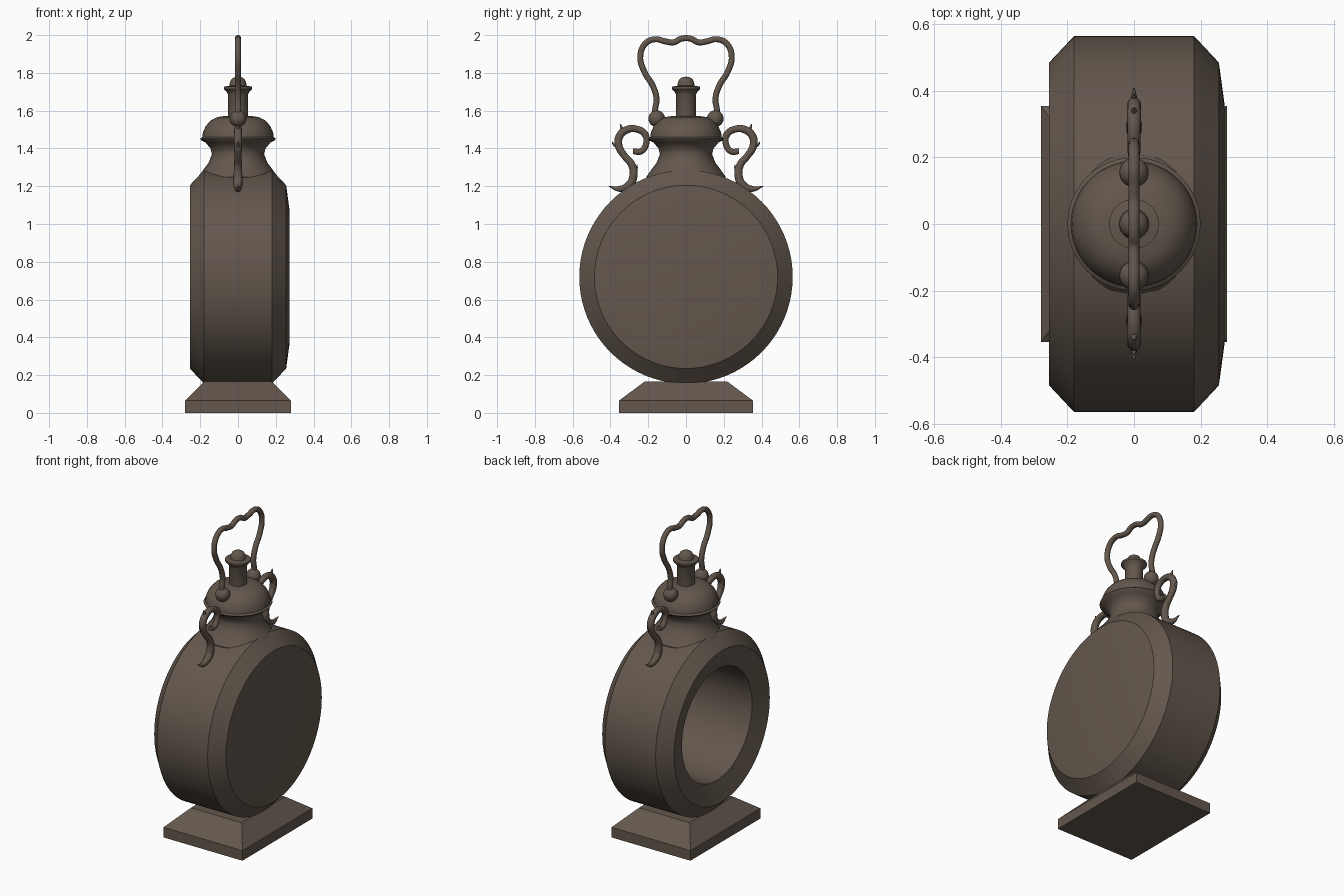
import bpy, bmesh, math
from mathutils import Vector

if "Cube" in bpy.data.objects:
    bpy.data.objects.remove(bpy.data.objects["Cube"])

bronze = bpy.data.materials.new("dark_bronze")
bronze.diffuse_color = (0.125, 0.096, 0.074, 1)
bronze.use_nodes = True
bronze.node_tree.nodes["Principled BSDF"].inputs["Base Color"].default_value = bronze.diffuse_color


def finish(obj, angle=30):
    if not obj.data.materials:
        obj.data.materials.append(bronze)
    bpy.ops.object.select_all(action='DESELECT')
    obj.select_set(True)
    bpy.context.view_layer.objects.active = obj
    bpy.ops.object.shade_smooth_by_angle(angle=math.radians(angle))


def from_bmesh(name, bm, angle=30):
    bmesh.ops.remove_doubles(bm, verts=bm.verts, dist=1e-5)
    bmesh.ops.recalc_face_normals(bm, faces=bm.faces)
    mesh = bpy.data.meshes.new(name)
    bm.to_mesh(mesh)
    bm.free()
    obj = bpy.data.objects.new(name, mesh)
    bpy.context.collection.objects.link(obj)
    finish(obj, angle)
    return obj


def lathe(name, profile, place, segs, angle=30):
    """Revolve (radius, height) points; place maps (a, b, height) to a position."""
    bm = bmesh.new()
    rings = []
    for r, h in profile:
        rings.append([bm.verts.new(place(r * math.cos(t), r * math.sin(t), h))
                      for t in (2 * math.pi * i / segs for i in range(segs))]
                     if r > 0 else [bm.verts.new(place(0, 0, h))] * segs)
    for lo, hi in zip(rings, rings[1:]):
        for i in range(segs):
            j = (i + 1) % segs
            corners = list(dict.fromkeys([lo[i], lo[j], hi[j], hi[i]]))
            if len(corners) > 2:
                bm.faces.new(corners)
    return from_bmesh(name, bm, angle)


def tube(name, path, radius):
    """Smooth tube through (y, z, relative radius) points in the x = 0 plane."""
    cu = bpy.data.curves.new(name, 'CURVE')
    cu.dimensions = '3D'
    cu.bevel_depth = radius
    cu.bevel_resolution = 3
    cu.resolution_u = 8
    cu.use_fill_caps = True
    sp = cu.splines.new('BEZIER')
    sp.bezier_points.add(len(path) - 1)
    for p, (y, z, s) in zip(sp.bezier_points, path):
        p.co = (0, y, z)
        p.radius = s
        p.handle_left_type = p.handle_right_type = 'AUTO'
    obj = bpy.data.objects.new(name, cu)
    bpy.context.collection.objects.link(obj)
    bpy.ops.object.select_all(action='DESELECT')
    obj.select_set(True)
    bpy.context.view_layer.objects.active = obj
    bpy.ops.object.convert(target='MESH')
    finish(bpy.context.object, 45)


def upright(a, b, h):
    return (a, b, h)


def sideways(a, b, h):
    return (h, a, b + 0.72)


# Stepped plinth: low box with a sloped top
bm = bmesh.new()
levels = []
for x, y, z in [(0.28, 0.355, 0), (0.28, 0.355, 0.065), (0.18, 0.22, 0.165)]:
    levels.append([bm.verts.new((sx * x, sy * y, z))
                   for sx, sy in ((-1, -1), (1, -1), (1, 1), (-1, 1))])
for lo, hi in zip(levels, levels[1:]):
    for i in range(4):
        j = (i + 1) % 4
        bm.faces.new([lo[i], lo[j], hi[j], hi[i]])
bm.faces.new(levels[0])
bm.faces.new(levels[-1])
from_bmesh("plinth", bm, 10)

# Drum body: slightly domed on the right, hollow and open on the left
lathe("drum_body", [(0, 0.25), (0.355, 0.25), (0.355, -0.22), (0.485, -0.255),
                    (0.565, -0.18), (0.565, 0.18), (0.485, 0.255),
                    (0.36, 0.272), (0, 0.272)], sideways, 80, 15)

# Flared neck with the domed lid
lathe("neck_and_lid", [(0, 1.2), (0.2, 1.2), (0.21, 1.25), (0.185, 1.285),
                       (0.155, 1.325), (0.138, 1.37), (0.146, 1.4),
                       (0.172, 1.432), (0.195, 1.443), (0.2, 1.452),
                       (0.189, 1.46), (0.186, 1.485), (0.17, 1.52),
                       (0.145, 1.548), (0.11, 1.566), (0.06, 1.573),
                       (0, 1.573)], upright, 48, 45)

# Finial: stem, flared collar and round knob
lathe("finial", [(0, 1.55), (0.052, 1.55), (0.052, 1.685), (0.06, 1.7),
                 (0.075, 1.715), (0.075, 1.727), (0.045, 1.732), (0.043, 1.75),
                 (0.034, 1.768), (0.018, 1.778), (0, 1.78)], upright, 24, 40)

# Carrying handle: one half path, mirrored
half = [(0.165, 1.56), (0.163, 1.61), (0.156, 1.66), (0.175, 1.73),
        (0.22, 1.805), (0.242, 1.885), (0.215, 1.955), (0.165, 1.978),
        (0.11, 1.967), (0.065, 1.962), (0.03, 1.979)]
tube("handle", [(-y, z, 1) for y, z in half] + [(0, 1.984, 1)] +
     [(y, z, 1) for y, z in reversed(half)], 0.0165)

# Scroll ornament: curl flowing down into an outward tail
scroll = [(0.28, 1.385, 0.85), (0.238, 1.385, 0.9), (0.21, 1.43, 0.9),
          (0.217, 1.475, 1), (0.26, 1.502, 1), (0.315, 1.498, 1.1),
          (0.353, 1.462, 1.15), (0.355, 1.41, 1.1), (0.325, 1.36, 1.0),
          (0.288, 1.315, 1.1), (0.278, 1.26, 1.2), (0.298, 1.21, 1.2),
          (0.35, 1.186, 0.9), (0.41, 1.2, 0.1)]
thorns = [[(0.32, 1.49, 0.8), (0.34, 1.508, 0.5), (0.348, 1.53, 0.1)],
          [(0.352, 1.415, 0.8), (0.378, 1.418, 0.5), (0.392, 1.435, 0.1)],
          [(0.285, 1.275, 0.8), (0.265, 1.29, 0.5), (0.258, 1.315, 0.1)]]
for side, s in (("front", -1), ("back", 1)):
    tube(side + "_scroll", [(s * y, z, r) for y, z, r in scroll], 0.019)
    for i, t in enumerate(thorns):
        tube(f"{side}_scroll_thorn_{i + 1}", [(s * y, z, r) for y, z, r in t], 0.018)
    # Ball joint under each handle end
    bm = bmesh.new()
    bmesh.ops.create_uvsphere(bm, u_segments=24, v_segments=14, radius=0.044)
    bmesh.ops.translate(bm, verts=bm.verts, vec=Vector((0, s * 0.155, 1.558)))
    from_bmesh(side + "_handle_ball", bm, 40)
